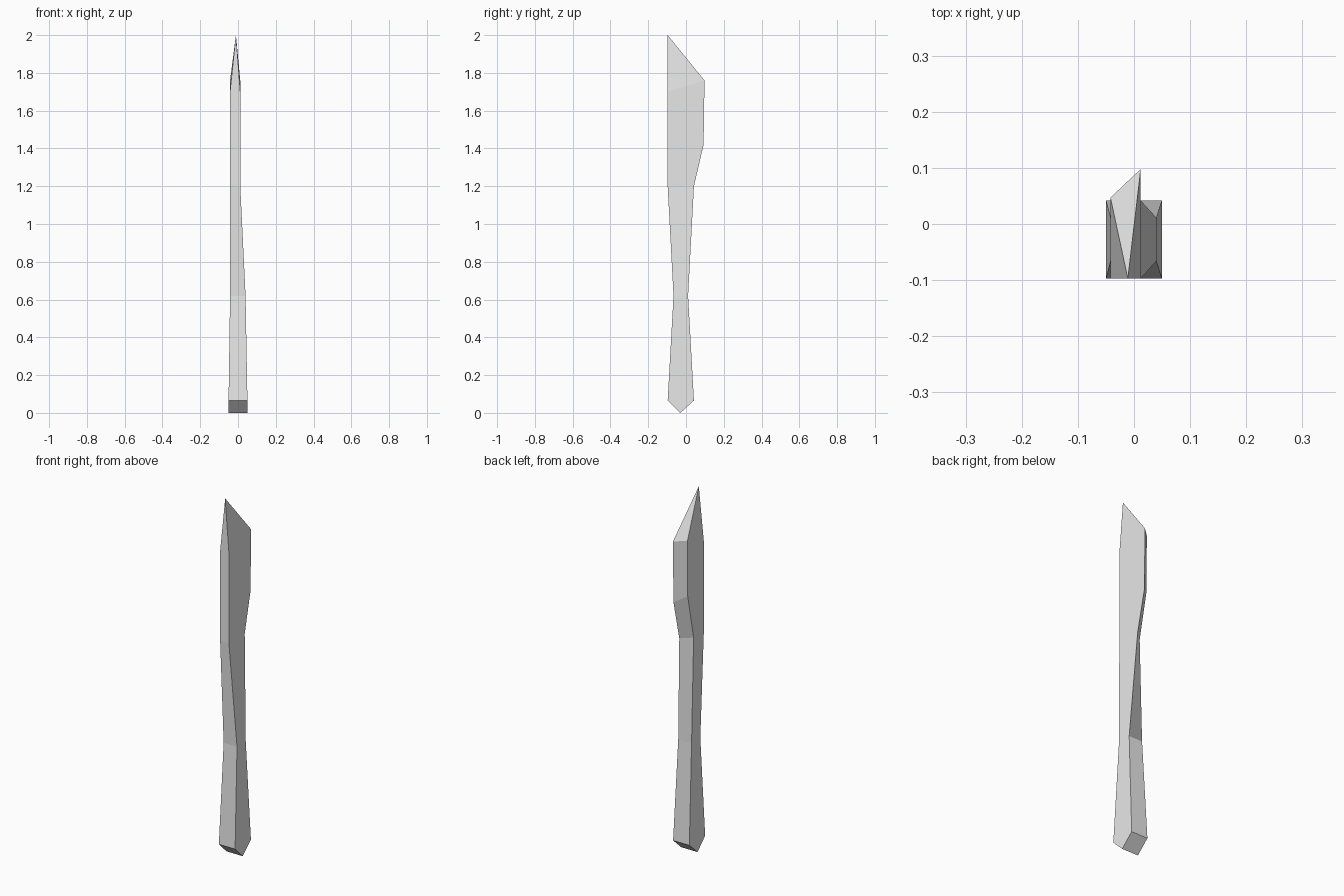
import bpy
import bmesh

cube = bpy.data.objects.get("Cube")
if cube:
    bpy.data.objects.remove(cube, do_unlink=True)

grey = bpy.data.materials.new("plain grey")
grey.use_nodes = True
grey.diffuse_color = (0.8, 0.8, 0.8, 1)
grey.node_tree.nodes["Principled BSDF"].inputs["Base Color"].default_value = (0.8, 0.8, 0.8, 1)


def section(x0, x1, front, back, z, back0=None, z_back0=None):
    """Four-cornered ring; the -x back corner may sit elsewhere than the +x one."""
    back0 = back if back0 is None else back0
    z_back0 = z if z_back0 is None else z_back0
    return [(x0, front, z), (x1, front, z), (x1, back, z), (x0, back0, z_back0)]


def loft(name, rings, finish):
    """Skin the rings with flat faces, then let finish close one end."""
    bm = bmesh.new()
    loops = [[bm.verts.new(p) for p in ring] for ring in rings]
    for low, high in zip(loops, loops[1:]):
        for i in range(4):
            j = (i + 1) % 4
            bm.faces.new((low[i], low[j], high[j], high[i]))
    finish(bm, loops)
    bmesh.ops.recalc_face_normals(bm, faces=bm.faces)
    mesh = bpy.data.meshes.new(name)
    bm.to_mesh(mesh)
    bm.free()
    mesh.materials.append(grey)
    obj = bpy.data.objects.new(name, mesh)
    bpy.context.collection.objects.link(obj)
    return obj


def wedge_end(bm, loops):
    a, b, c, d = loops[0]
    e = bm.verts.new((-0.05, -0.03, 0))
    f = bm.verts.new((0.05, -0.03, 0))
    for face in ((a, b, f, e), (c, d, e, f), (b, c, f), (d, a, e)):
        bm.faces.new(face)


def pointed_end(bm, loops):
    tip = bm.verts.new((-0.011, -0.097, 2))
    top = loops[-1]
    for i in range(4):
        bm.faces.new((top[i], top[(i + 1) % 4], tip))


# Ring where the handle meets the blade
neck = section(-0.042, 0.012, -0.097, 0.042, 1.2, back0=-0.007)

# Handle: waisted grip with a wedge-shaped butt
loft("handle", [
    section(-0.05, 0.05, -0.097, 0.042, 0.065),
    section(-0.042, 0.04, -0.066, 0.011, 0.62),
    neck,
], wedge_end)

# Blade: straight spine, slanted cutting side and a pointed tip
blade_top = section(-0.042, 0.012, -0.097, 0.098, 1.7, back0=0.047)
blade_top[2] = (0.012, 0.098, 1.76)
blade_top[3] = (-0.042, 0.047, 1.76)
loft("blade", [
    neck,
    section(-0.042, 0.012, -0.097, 0.093, 1.42, back0=0.045, z_back0=1.45),
    blade_top,
], pointed_end)
